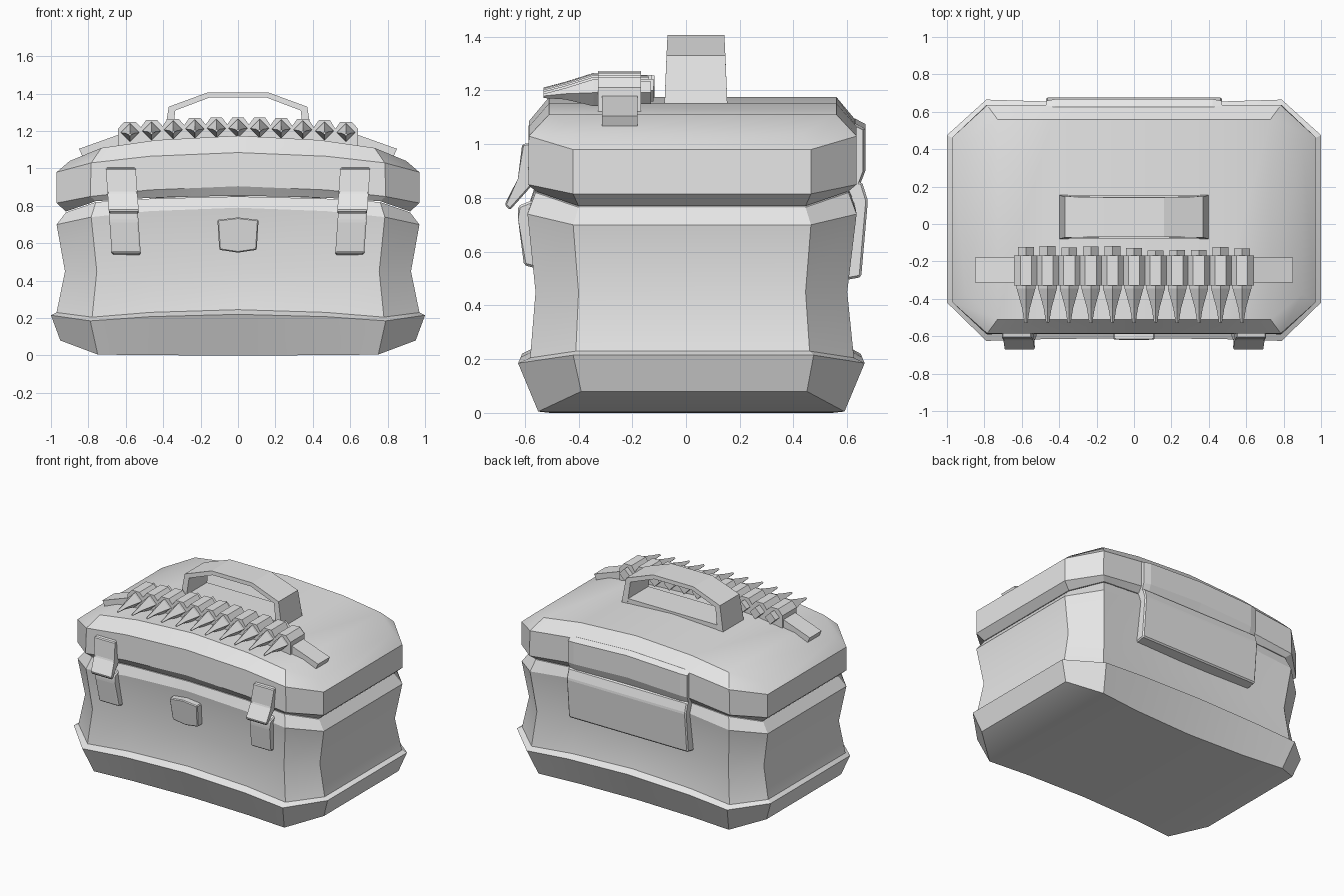
import bpy, bmesh, random
from mathutils import Vector

if "Cube" in bpy.data.objects:
    bpy.data.objects.remove(bpy.data.objects["Cube"], do_unlink=True)
random.seed(4)

grey = bpy.data.materials.new("plain_grey")
grey.use_nodes = True
grey.diffuse_color = (0.8, 0.8, 0.8, 1)
grey.node_tree.nodes["Principled BSDF"].inputs["Base Color"].default_value = (0.8, 0.8, 0.8, 1)


def finish(name, bm, smooth=False):
    """Turn a bmesh into a shaded, coloured object."""
    bmesh.ops.recalc_face_normals(bm, faces=bm.faces)
    mesh = bpy.data.meshes.new(name)
    bm.to_mesh(mesh)
    bm.free()
    mesh.materials.append(grey)
    ob = bpy.data.objects.new(name, mesh)
    bpy.context.collection.objects.link(ob)
    if smooth:
        bpy.ops.object.select_all(action='DESELECT')
        ob.select_set(True)
        bpy.context.view_layer.objects.active = ob
        bpy.ops.object.shade_smooth_by_angle(angle=0.45)
    return ob


def skin(bm, rings):
    """Join consecutive closed rings of points with quads."""
    loops = [[bm.verts.new(p) for p in ring] for ring in rings]
    for a, b in zip(loops, loops[1:]):
        n = len(a)
        for i in range(n):
            j = (i + 1) % n
            bm.faces.new((a[i], a[j], b[j], b[i]))
    return loops


def prism(name, pts, axis, lo, hi, reshape=None, bevel=0):
    """Extrude a profile along x (points are y, z) or y (points are x, z)."""
    place = (lambda d, p: (d, p[0], p[1])) if axis == "x" else (lambda d, p: (p[0], d, p[1]))
    bm = bmesh.new()
    loops = skin(bm, [[place(d, p) for p in pts] for d in (lo, hi)])
    for loop in loops:
        bm.faces.new(loop)
    if reshape:
        for v in bm.verts:
            v.co = Vector(reshape(*v.co))
    if bevel:
        bmesh.ops.bevel(bm, geom=bm.edges[:], offset=bevel, segments=1, affect='EDGES')
    return finish(name, bm)


def case_ring(side, corner, front, back, side_front, side_back, z_side, z_corner, z_mid, sag=0):
    """Clipped-corner outline whose long edges arch up and sag inwards."""
    steps = (-1, -0.6, 0, 0.6, 1)
    def edge(y, s, order):
        return [(corner * f, y + s * (1 - f * f), z_corner + (z_mid - z_corner) * (1 - f * f))
                for f in order]
    return (edge(front, sag, steps)
            + [(side, side_front, z_side), (side, side_back, z_side)]
            + edge(back, -sag, steps[::-1])
            + [(-side, side_back, z_side), (-side, side_front, z_side)])


def case_part(name, specs):
    bm = bmesh.new()
    loops = skin(bm, [case_ring(*s) for s in specs])
    for loop in (loops[0], loops[-1]):
        for i in range(4):
            bm.faces.new((loop[i], loop[i + 1], loop[10 - i], loop[11 - i]))
        bm.faces.new(loop[4:8])
        bm.faces.new((loop[11], loop[12], loop[13], loop[0]))
    return finish(name, bm, True)


# Lower case: flared foot, pinched waist, rim
case_part("case_body", [
    (0.95, 0.75, -0.55, 0.59, -0.39, 0.45, 0.08, 0.005, 0.0, 0.045),
    (1.0, 0.79, -0.625, 0.665, -0.42, 0.475, 0.215, 0.185, 0.22, 0.015),
    (0.97, 0.78, -0.58, 0.625, -0.41, 0.46, 0.23, 0.205, 0.245, 0.02),
    (0.925, 0.755, -0.56, 0.6, -0.4, 0.445, 0.45, 0.45, 0.46, 0.03),
    (0.97, 0.785, -0.59, 0.635, -0.42, 0.465, 0.70, 0.74, 0.79, 0.01),
    (0.92, 0.76, -0.56, 0.605, -0.4, 0.445, 0.765, 0.82, 0.85),
])

# Domed lid
case_part("case_lid", [
    (0.92, 0.76, -0.56, 0.605, -0.4, 0.445, 0.77, 0.825, 0.855),
    (0.97, 0.79, -0.588, 0.635, -0.42, 0.465, 0.815, 0.85, 0.905),
    (0.97, 0.785, -0.585, 0.635, -0.42, 0.465, 0.98, 1.03, 1.085),
    (0.9, 0.73, -0.51, 0.56, -0.375, 0.43, 1.04, 1.11, 1.175),
])

# Front latches, one on each side
clasp = [(-0.55, 1.01), (-0.61, 1.0), (-0.62, 0.87), (-0.675, 0.775), (-0.655, 0.755), (-0.57, 0.85)]
plate = [(-0.55, 0.8), (-0.625, 0.77), (-0.625, 0.72), (-0.603, 0.55), (-0.53, 0.53)]
for s, label in ((1, "left"), (-1, "right")):
    lean = lambda x, y, z: (s * (x + 0.07 * (z - 0.76)), y, z)
    prism(label + "_clasp", clasp, "x", 0.53, 0.69, lean, 0.006)
    prism(label + "_catch_plate", plate, "x", 0.535, 0.69, lean, 0.008)

# Central lock block, leaning in towards the bottom
lock = [(-0.11, 0.725), (0, 0.738), (0.11, 0.725), (0.1, 0.565), (0, 0.55), (-0.1, 0.565)]
prism("lock", lock, "y", -0.62, -0.5, lambda x, y, z: (x, y + 0.15 * (0.73 - z), z), 0.006)

# Rear hinge leaves
prism("hinge_lower", [(0.58, 0.86), (0.655, 0.86), (0.677, 0.79), (0.652, 0.505), (0.57, 0.49)],
      "x", -0.47, 0.47, None, 0.008)
arch = lambda x, y, z: (x, y, z - 0.1 * x * x)
bm = bmesh.new()
hinge_profile = [(0.56, 1.1), (0.63, 1.095), (0.668, 1.075), (0.668, 0.92), (0.645, 0.86), (0.57, 0.86)]
leaf = skin(bm, [[arch(x, y - (0.01 if abs(x) > 0.45 else 0), z) for y, z in hinge_profile]
                 for x in (-0.47, -0.42, 0, 0.42, 0.47)])
bm.faces.new(leaf[0])
bm.faces.new(leaf[-1])
finish("hinge_upper", bm)

# Carrying handle with a foot bar
outer = [(-0.4, 1.15), (-0.37, 1.33), (-0.16, 1.407)]
inner = [(-0.355, 1.15), (-0.335, 1.31), (-0.15, 1.38)]
flip = lambda pts: [(-x, z) for x, z in reversed(pts)]
narrow = lambda x, y, z: (x, 0.037 + y * (1 - 0.4 * max(0, z - 1.17)), z)
prism("handle", outer + flip(outer) + list(reversed(flip(inner))) + list(reversed(inner)),
      "y", -0.117, 0.117, narrow)
prism("handle_foot", [(-0.38, 1.13), (-0.38, 1.19), (0.38, 1.19), (0.38, 1.13)],
      "y", -0.115, 0.115, narrow)

# Strap over the lid
dome = lambda x: 1.225 - 0.07 * x * x
strap = [(-0.85, 1.105), (-0.64, 1.18), (0, 1.215), (0.64, 1.18), (0.85, 1.105),
         (0.83, 1.06), (0.6, 1.11), (0, 1.14), (-0.6, 1.11), (-0.83, 1.06)]
prism("strap", strap, "y", -0.312, -0.18)

# Row of loops with a spike held in each
count, pitch = 11, 0.1155
centres = [pitch * (i - count // 2) for i in range(count)]
ridge = []
for c in centres:
    ridge += [(c + dx, dome(c) + dz) for dx, dz in ((-0.057, 0.01), (-0.03, 0.048), (0.03, 0.048))]
end = centres[-1] + 0.065
ridge = [(-end, dome(end) + 0.015)] + ridge[1:] + [(end, dome(end) + 0.015)]
under = [(x, dome(x) - 0.075) for x in (end, 0.3, 0, -0.3, -end)]
prism("strap_loops", ridge + under, "y", -0.328, -0.168)

for i, c in enumerate(centres):
    tail = -0.115 - random.uniform(0, 0.03)
    stations = ((-0.53, 0.008, -0.012), (-0.45, 0.021, -0.004), (-0.345, 0.05, 0),
                (-0.3, 0.05, 0), (-0.2, 0.042, 0), (tail, 0.042, 0))
    bm = bmesh.new()
    rings = skin(bm, [[(c + r * dx, y, dome(c) - 0.01 + dz + r * d)
                       for dx, d in ((1, 0), (0, 1), (-1, 0), (0, -1))]
                      for y, r, dz in stations])
    bm.faces.new(rings[0])
    bm.faces.new(rings[-1])
    finish("spike_%d" % (i + 1), bm)
